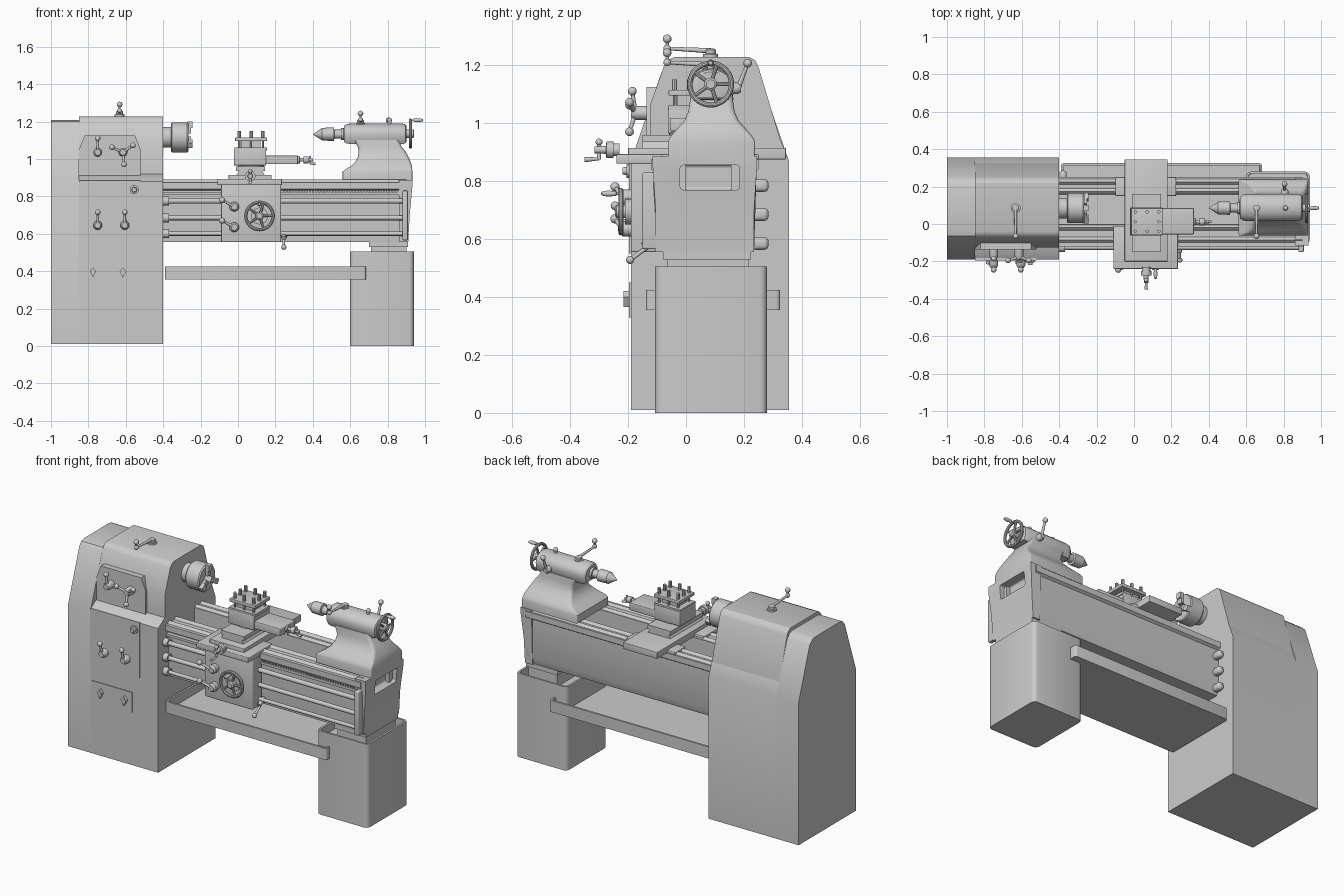
import bpy, bmesh, math
from mathutils import Vector, Matrix

if "Cube" in bpy.data.objects:
    bpy.data.objects.remove(bpy.data.objects["Cube"])

def finish(name, bm):
    bmesh.ops.recalc_face_normals(bm, faces=bm.faces)
    me = bpy.data.meshes.new(name)
    bm.to_mesh(me)
    bm.free()
    ob = bpy.data.objects.new(name, me)
    bpy.context.collection.objects.link(ob)
    return ob

def box(name, x, y, z, bevel=0, upright=False, hollow=0, wall=.012):
    """Box from ranges; optional bevel (upright edges only) and hollow top."""
    bm = bmesh.new()
    m = Matrix.LocRotScale(Vector([(a + b) / 2 for a, b in (x, y, z)]), None,
                           Vector([b - a for a, b in (x, y, z)]))
    bmesh.ops.create_cube(bm, size=1, matrix=m)
    if bevel:
        es = [e for e in bm.edges if not upright or
              abs(e.verts[0].co.z - e.verts[1].co.z) > 1e-4]
        bmesh.ops.bevel(bm, geom=es, offset=bevel, segments=3, profile=.5, affect='EDGES')
    if hollow:
        top = max(bm.faces, key=lambda f: f.calc_center_median().z)
        for t in (wall, .001):
            bmesh.ops.inset_region(bm, faces=[top], thickness=t)
        for v in top.verts:
            v.co.z -= hollow
    return finish(name, bm)

def loft(name, rings):
    bm = bmesh.new()
    vs = [[bm.verts.new(p) for p in r] for r in rings]
    n = len(vs[0])
    for a, b in zip(vs, vs[1:]):
        for i in range(n):
            bm.faces.new((a[i], a[(i + 1) % n], b[(i + 1) % n], b[i]))
    bm.faces.new(vs[0])
    bm.faces.new(vs[-1])
    return finish(name, bm)

def prism_x(name, x0, x1, yz):
    return loft(name, [[(x, y, z) for y, z in yz] for x in (x0, x1)])

def prism_y(name, y0, y1, xz):
    return loft(name, [[(x, y, z) for x, z in xz] for y in (y0, y1)])

def lathe(name, p, axis, prof, n=32):
    """Turned part: prof holds (distance along axis, radius)."""
    q = Vector(axis).to_track_quat('Z', 'Y')
    return loft(name, [[Vector(p) + q @ Vector((r * math.cos(2 * math.pi * i / n),
                r * math.sin(2 * math.pi * i / n), d)) for i in range(n)] for d, r in prof])

def rod(name, a, b, r, r2=None, n=20):
    d = Vector(b) - Vector(a)
    return lathe(name, a, d, [(0, r), (d.length, r if r2 is None else r2)], n)

def ball(name, p, r):
    bm = bmesh.new()
    bmesh.ops.create_uvsphere(bm, u_segments=16, v_segments=10, radius=r,
                              matrix=Matrix.Translation(p))
    return finish(name, bm)

def join(name, obs):
    bpy.ops.object.select_all(action='DESELECT')
    for o in obs:
        o.select_set(True)
    bpy.context.view_layer.objects.active = obs[0]
    bpy.ops.object.join()
    obs[0].name = name
    return obs[0]

def lever(name, base, out, tips, hub=.024, r=.015):
    """Hub standing off along out with ball-ended arms to each tip."""
    b, o = Vector(base), Vector(out)
    parts = [lathe(name, b, o, [(0, hub), (o.length * .7, hub), (o.length, hub * .65)], 20)]
    for t in tips:
        parts += [rod(name, b + o * .75, t, .009, .006, 12), ball(name, t, r)]
    return join(name, parts)

def wheel(name, c, axis, r, spokes, up):
    """Handwheel with hub, spokes and a turned grip on the rim."""
    c, a = Vector(c), Vector(axis).normalized()
    q = a.to_track_quat('Z', 'Y')
    bpy.ops.mesh.primitive_torus_add(location=c, rotation=q.to_euler(), major_segments=40,
                                     minor_segments=10, major_radius=r, minor_radius=.009)
    parts = [bpy.context.object, lathe(name, c - a * .025, a, [(0, .022), (.04, .022), (.045, .015)])]
    for i in range(spokes):
        t = 2 * math.pi * i / spokes
        parts.append(rod(name, c, c + q @ Vector((r * math.cos(t), r * math.sin(t), 0)), .007, n=10))
    g = c + Vector(up) * r
    parts.append(lathe(name, g, a, [(0, .005), (.015, .005), (.016, .008), (.045, .011), (.065, .007), (.068, .002)], 14))
    return join(name, parts)

# headstock cabinet, end cover, upper housing
prism_x("end_cover", -1, -.85, [(-.19, .01), (.355, .01), (.355, .87), (.25, 1.175), (.225, 1.2),
        (.2, 1.207), (-.04, 1.207), (-.065, 1.2), (-.085, 1.175), (-.19, .87)])
prism_x("headstock_cabinet", -.85, -.4, [(-.19, .01), (.355, .01), (.355, .87), (.325, .945),
        (-.125, .92), (-.19, .88)])
prism_x("headstock_housing", -.85, -.4, [(-.125, .9), (.325, .9), (.325, .945), (.25, 1.195),
        (.24, 1.215), (.22, 1.228), (-.04, 1.228), (-.06, 1.22), (-.075, 1.2), (-.125, 1.06)])

# control panels
prism_y("upper_panel", -.137, -.08, [(-.85, .9), (-.52, .9), (-.52, 1.05), (-.55, 1.125),
        (-.82, 1.125), (-.85, 1.05)])
box("middle_panel", (-.85, -.52), (-.196, -.18), (.55, .885))
box("lower_panel", (-.84, -.57), (-.196, -.18), (.33, .45))

# headstock controls
lever("upper_lever", (-.75, -.13, 1.035), (0, -.06, 0), [(-.75, -.185, 1.11)])
lever("star_lever", (-.615, -.13, 1.035), (0, -.06, 0),
      [(-.615 + .065 * math.cos(math.radians(a)), -.195, 1.035 + .065 * math.sin(math.radians(a)))
       for a in (35, 155, 275)])
for x in (-.75, -.605):
    lever("cabinet_lever", (x, -.19, .645), (0, -.045, 0), [(x, -.245, .715)])
lathe("dial", (-.555, -.19, .835), (0, -1, 0), [(0, .024), (.015, .024), (.016, .014), (.03, .012)])
for x, s in ((-.775, 1), (-.615, 1.15)):
    k = prism_y("switch_knob", -.215, -.19, [(x, .365), (x + .016 * s, .4), (x, .42), (x - .016 * s, .4)])
    lathe("switch_stem", (x, -.19, .395), (0, -1, 0), [(0, .012), (.026, .012)], 16)

def top_lever(name, x, z):
    y = .085
    return join(name, [lathe(name, (x, y, z - .02), (0, 0, 1), [(0, .026), (.03, .026), (.032, .018), (.045, .018), (.05, .01)]),
        rod(name, (x, y, z + .022), (x, -.065, z + .03), .009, .006, 12),
        ball(name, (x, -.065, z + .03), .013), rod(name, (x, -.065, z + .03), (x, -.065, z + .06), .006, n=12),
        ball(name, (x, -.065, z + .063), .015)])
top_lever("headstock_top_lever", -.633, 1.228)
top_lever("quill_clamp_lever", .655, 1.18)

# chuck with three stepped jaws
lathe("chuck", (-.4, .085, 1.115), (1, 0, 0), [(0, .055), (.042, .055), (.042, .075), (.048, .08),
      (.128, .08), (.135, .075), (.135, .025), (.09, .025)], 40)
for i in range(3):
    rot = Matrix.Translation((0, .085, 1.115)) @ Matrix.Rotation(2 * math.pi * i / 3, 4, 'X')
    for k in range(2):
        j = box("chuck_jaw", (-.27, -.25 + .008 * k), (-.016, .016), (.02 + .03 * k, .05 + .035 * k))
        j.data.transform(rot)

# bed, ways and rack
prism_x("bed", -.4, .9, [(-.085, .555), (.22, .555), (.235, .6), (.235, .83), (.25, .84), (.25, .875),
        (.155, .875), (.155, .76), (.0, .76), (.0, .875), (-.12, .875), (-.12, .84), (-.09, .83), (-.09, .6)])
for y in (-.085, -.02, .175, .225):
    prism_x("way", -.4, .9, [(y - .017, .873), (y, .889), (y + .017, .873)])
box("rack", (-.4, .9), (-.115, -.08), (.806, .82))
join("rack_teeth", [box("tooth", (.24 + .0165 * i, .249 + .0165 * i), (-.115, -.09), (.82, .834)) for i in range(40)])
end = loft("bed_end", [[(.86, y, .555), (.91, y, .555), (.918, y, .7), (.932, y + s, .85), (.932, y + s, .887), (.86, y + s, .887)]
                       for y, s in ((-.105, -.01), (.235, .01))])
cut = box("window_cutter", (.875, 1), (-.02, .185), (.77, .855), .01)
cut.hide_render = True
cut.hide_viewport = True
m = end.modifiers.new("window", 'BOOLEAN')
m.object = cut
m.solver = 'EXACT'

# feed rods with end bearings
for z, r in ((.775, .014), (.685, .013), (.6, .011)):
    rod("feed_rod", (-.4, -.125, z), (.9, -.125, z), r)
    rod("rod_collar", (-.4, -.125, z), (-.37, -.125, z), .024)
for z in (.785, .685, .585):
    box("rear_stub", (-.4, -.36), (.225, .285), (z - .022, z + .022), .015)
box("rod_bearing", (.88, .908), (-.15, -.08), (.565, .83), .006)

# drip tray, pedestal and neck
box("drip_tray", (-.39, .685), (-.138, .325), (.355, .425), .014, True, .055)
box("pedestal", (.6, .94), (-.107, .28), (0, .505), .025, True, .05)
box("pedestal_neck", (.71, .9), (-.065, .215), (.44, .535))
box("neck_flange", (.7, .91), (-.08, .225), (.53, .558))

# carriage: apron, saddle wings, bridge
box("apron", (-.09, .23), (-.19, -.1), (.555, .865), .006)
box("saddle_front", (-.11, .235), (-.24, -.01), (.86, .893), .004)
box("saddle_rear", (-.1, .225), (.15, .25), (.875, .893), .004)
box("saddle_bridge", (-.05, .18), (-.2, .345), (.875, .915), .003)
prism_y("cross_slide", -.15, .16, [(-.01, .91), (.145, .91), (.13, .935), (.145, .935), (.145, .96), (-.01, .96), (-.01, .935), (.005, .935)])
lathe("swivel_base", (.07, .012, .95), (0, 0, 1), [(0, .07), (.025, .07)], 40)
box("compound_block", (-.022, .15), (-.062, .088), (.965, 1.052), .004)
box("compound_slide", (-.01, .32), (-.055, .085), (.972, 1.018), .004)

# tool post with clamp bolts
box("tool_post_base", (-.02, .155), (-.06, .085), (1.045, 1.062))
box("tool_post_core", (.015, .12), (-.03, .055), (1.06, 1.1))
box("tool_post_top", (-.015, .155), (-.06, .085), (1.095, 1.115), .003)
for i in (-1, 0, 1):
    for j in (-1, 0, 1):
        c = (.07 + .063 * i, .0125 + .052 * j, 1.11)
        if i or j:
            rod("clamp_bolt", c, (c[0], c[1], 1.15), .009, n=8)
            if abs(j) == 1:
                rod("bolt_shank", (c[0], c[1], 1.06), c, .006, n=8)

# compound and cross-slide cranks
join("compound_crank", [lathe("c", (.315, .012, .995), (1, 0, 0), [(0, .02), (.015, .02), (.016, .01), (.035, .01), (.036, .019), (.062, .019), (.063, .008), (.085, .008)]),
     rod("c", (.385, .012, 1.015), (.385, .012, .975), .006), rod("c", (.385, .012, .976), (.415, .012, .974), .005, .008)])
join("cross_crank", [lathe("c", (.065, -.23, .908), (0, -1, 0), [(0, .022), (.02, .022), (.021, .028), (.045, .028), (.046, .014), (.085, .012)]),
     rod("c", (.065, -.3, .935), (.065, -.3, .875), .007), ball("c", (.065, -.3, .935), .012),
     rod("c", (.065, -.3, .877), (.065, -.35, .874), .005, .009)])

# apron controls
rod("apron_wheel_hub", (.115, -.185, .695), (.115, -.21, .695), .045)
wheel("apron_wheel", (.115, -.225, .695), (0, -1, 0), .073, 5, (0, 0, .85))
for z in (.745, .635):
    lever("feed_lever", (-.02, -.19, z), (0, -.04, 0), [(-.085, -.245, z + .035)], .026, .016)
join("spindle_lever", [rod("s", (.245, -.1, .6), (.245, -.15, .575), .012), ball("s", (.245, -.11, .59), .018),
     rod("s", (.245, -.11, .59), (.245, -.19, .53), .007), ball("s", (.245, -.193, .528), .014)])

# tailstock body flares from base up to the barrel
def rounded(x0, x1, hw, z, r):
    pts = []
    for cx, cy, a0 in ((x1 - r, hw - r, 0), (x0 + r, hw - r, 90), (x0 + r, r - hw, 180), (x1 - r, r - hw, 270)):
        for k in range(5):
            a = math.radians(a0 + 22.5 * k)
            pts.append((cx + r * math.cos(a), .088 + cy + r * math.sin(a), z))
    return pts
loft("tailstock_body", [rounded(*s) for s in ((.56, .932, .15, .885, .006), (.56, .932, .15, .932, .006),
     (.575, .931, .147, .945, .01), (.605, .93, .135, .962, .015), (.628, .922, .115, .985, .018), (.64, .912, .093, 1.01, .02),
     (.645, .895, .08, 1.04, .02), (.64, .875, .076, 1.065, .02), (.62, .86, .072, 1.1, .02))])
def barrel_ring(x, s):
    pts = [(-.07, -.03), (-.058, -.052), (.058, -.052), (.07, -.03)]
    pts += [(.072 * math.cos(math.pi * k / 12), .002 + .055 * math.sin(math.pi * k / 12)) for k in range(13)]
    return [(x, .088 + y * s, 1.132 + z * s) for y, z in pts]
loft("tailstock_barrel", [barrel_ring(x, s) for x, s in ((.565, .55), (.568, .8), (.58, .95), (.6, 1), (.88, 1), (.895, .92), (.9, .8))])
lathe("quill_and_center", (.4, .085, 1.132), (1, 0, 0), [(0, .001), (.045, .03), (.05, .034), (.112, .036),
      (.115, .024), (.15, .024), (.151, .032), (.18, .032)])
wheel("tailstock_wheel", (.922, .085, 1.135), (1, 0, 0), .072, 5, (0, 0, 1))
rod("oil_cap", (.81, .085, 1.18), (.81, .085, 1.205), .01)
ball("oil_cap_top", (.81, .085, 1.207), .013)
lever("tailstock_lock", (.805, .15, 1.12), (0, .04, 0), [(.805, .213, 1.207)], .02)

# smooth shading with sharp edges kept
bpy.ops.object.select_all(action='DESELECT')
for o in bpy.data.objects:
    if o is not cut:
        o.select_set(True)
bpy.context.view_layer.objects.active = end
bpy.ops.object.shade_smooth_by_angle(angle=math.radians(32))
